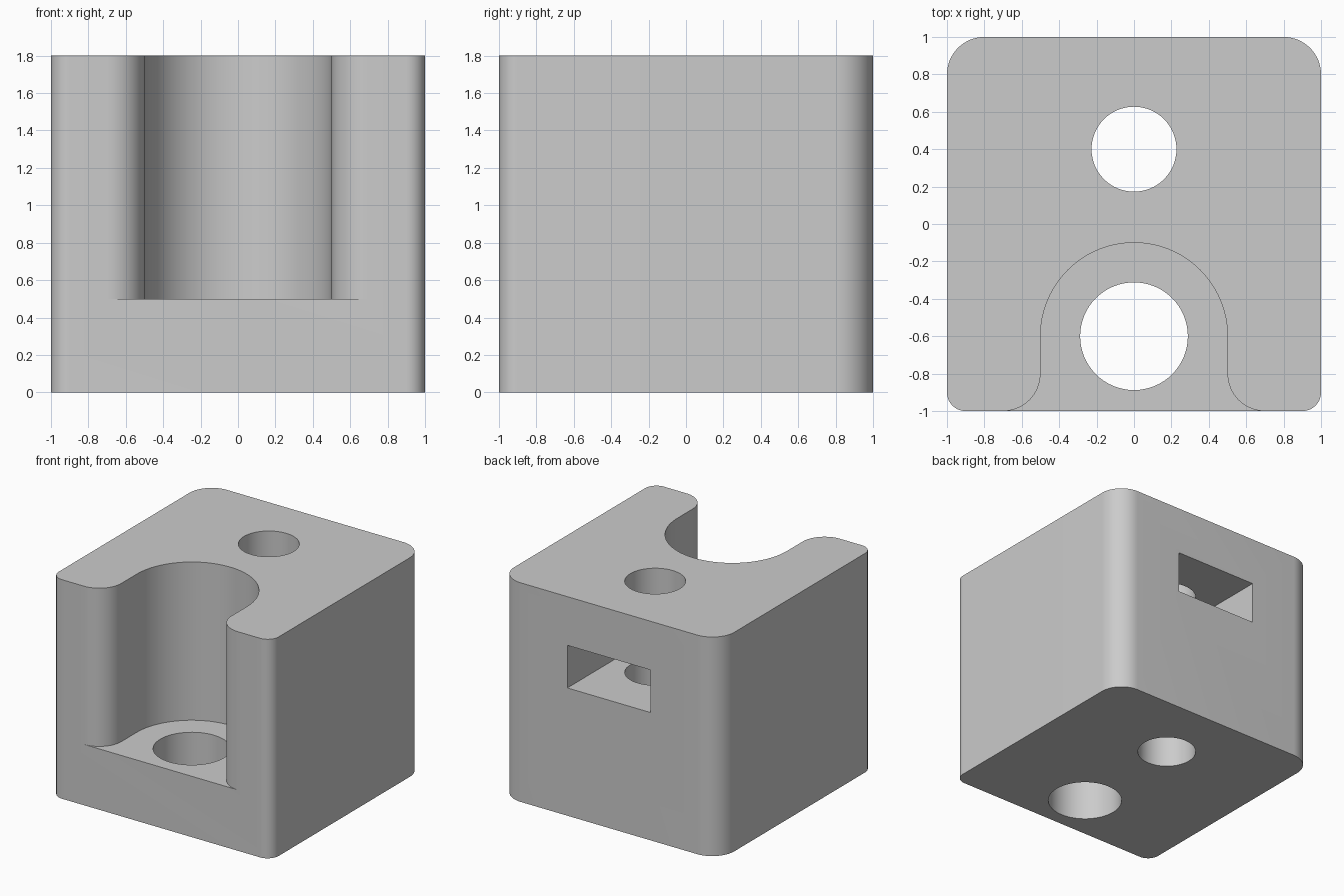
import bpy
import bmesh
from math import cos, sin, pi, radians

if "Cube" in bpy.data.objects:
    bpy.data.objects.remove(bpy.data.objects["Cube"], do_unlink=True)

grey = bpy.data.materials.new("plain grey")
grey.use_nodes = True
colour = (0.6, 0.6, 0.6, 1)
grey.diffuse_color = colour
grey.node_tree.nodes["Principled BSDF"].inputs["Base Color"].default_value = colour


def arc(cx, cy, r, start, end, steps=16):
    """Points along an arc, angles in degrees."""
    angles = [radians(start + (end - start) * i / steps) for i in range(steps + 1)]
    return [(cx + r * cos(a), cy + r * sin(a)) for a in angles]


def prism(name, outline, bottom, top):
    """Extrude a flat outline upwards between two heights."""
    bm = bmesh.new()
    face = bm.faces.new([bm.verts.new((x, y, bottom)) for x, y in outline])
    grown = bmesh.ops.extrude_face_region(bm, geom=[face])["geom"]
    verts = [v for v in grown if isinstance(v, bmesh.types.BMVert)]
    bmesh.ops.translate(bm, verts=verts, vec=(0, 0, top - bottom))
    bmesh.ops.recalc_face_normals(bm, faces=bm.faces)
    mesh = bpy.data.meshes.new(name)
    bm.to_mesh(mesh)
    bm.free()
    mesh.materials.append(grey)
    obj = bpy.data.objects.new(name, mesh)
    bpy.context.collection.objects.link(obj)
    return obj


def circle(cy, r):
    return arc(0, cy, r, 0, 360, 64)[:-1]


# Block with large back corners and small front corners
front_r, back_r = 0.1, 0.2
f, b = 1 - front_r, 1 - back_r
block = prism("mounting_block",
              arc(b, b, back_r, 0, 90) + arc(-b, b, back_r, 90, 180)
              + arc(-f, -f, front_r, 180, 270) + arc(f, -f, front_r, 270, 360),
              0, 1.8)

# Round-ended front recess whose mouth flares out to the front face
flare_right = arc(0.7, -0.8, 0.2, 270, 180)
flare_left = [(-x, y) for x, y in reversed(flare_right)]
recess = ([(0.7, -1.1)] + flare_right + arc(0, -0.6, 0.5, 0, 180, 48)
          + flare_left + [(-0.7, -1.1)])

# Slot from the back, ending in a hexagonal point around the rear hole
half = 0.378
hex_r = half / cos(pi / 6)
slot = [(half, 1.1), (-half, 1.1)] + arc(0, 0.4, hex_r, 210, 330, 2)

cutters = [
    prism("recess_cutter", recess, 0.5, 2),
    prism("slot_cutter", slot, 1.05, 1.4),
    prism("rear_hole_cutter", circle(0.4, 0.227), -0.1, 2),
    prism("front_hole_cutter", circle(-0.6, 0.288), -0.1, 2),
]
for cutter in cutters:
    cutter.hide_render = True
    mod = block.modifiers.new(cutter.name, "BOOLEAN")
    mod.operation = "DIFFERENCE"
    mod.solver = "EXACT"
    mod.object = cutter

# Bake the cuts and remove the cutters
bpy.context.view_layer.update()
evaluated = block.evaluated_get(bpy.context.evaluated_depsgraph_get())
baked = bpy.data.meshes.new_from_object(evaluated)
block.modifiers.clear()
block.data = baked
baked.name = "mounting_block"
for cutter in cutters:
    bpy.data.objects.remove(cutter, do_unlink=True)

# Smooth the curved walls, keep the rims sharp
bpy.ops.object.select_all(action="DESELECT")
block.select_set(True)
bpy.context.view_layer.objects.active = block
bpy.ops.object.shade_smooth_by_angle(angle=radians(30))
